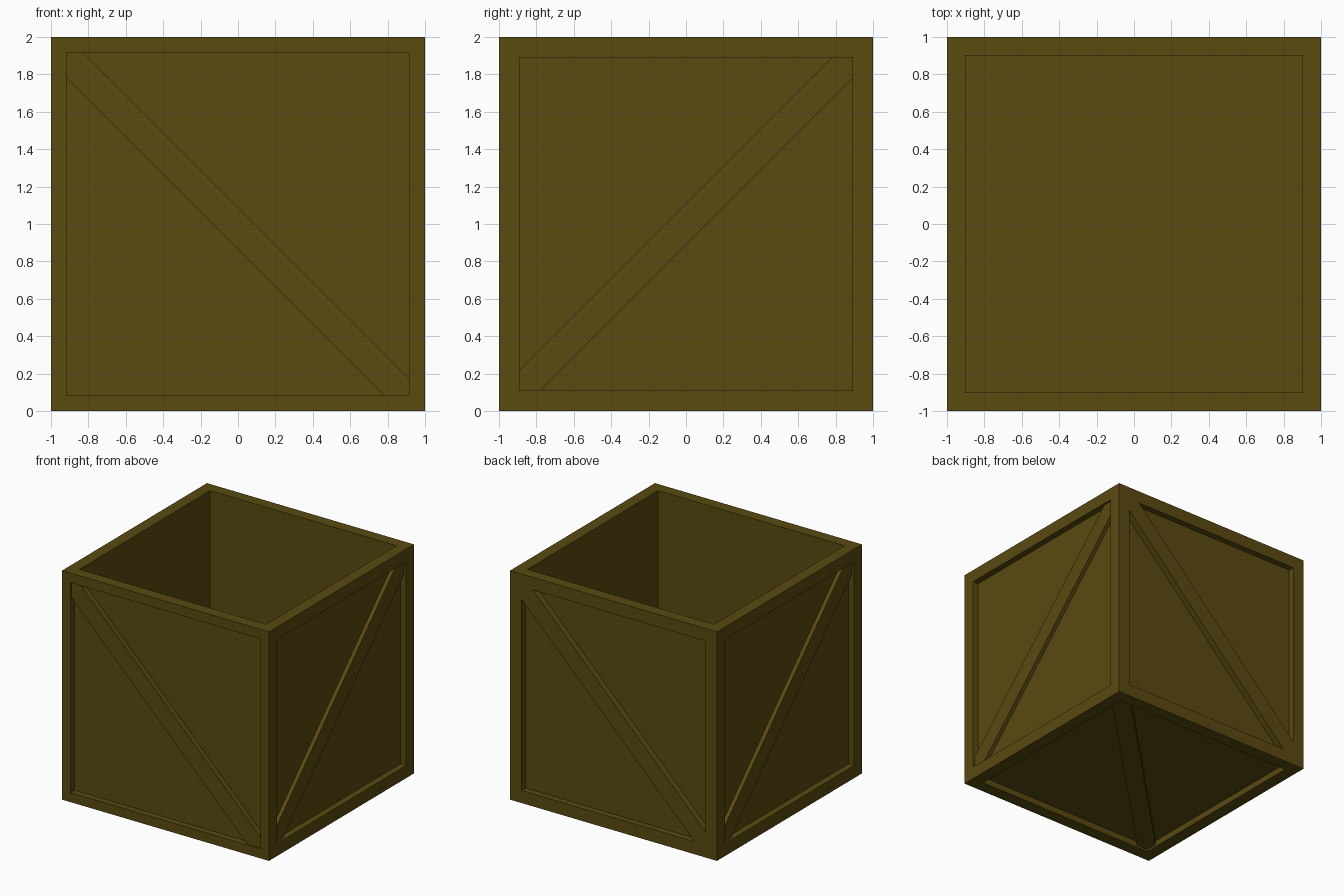
import bpy, bmesh
from math import radians
from mathutils import Matrix, Vector

if "Cube" in bpy.data.objects:
    bpy.data.objects.remove(bpy.data.objects["Cube"])

DEPTH = 0.055   # depth of the recessed panels

wood = bpy.data.materials.new("dark_wood")
wood.diffuse_color = (0.1, 0.068, 0.005, 1)
wood.use_nodes = True
wood.node_tree.nodes["Principled BSDF"].inputs["Base Color"].default_value = wood.diffuse_color


def prism(bm, outline, y0, y1, rot):
    """Extrude an (x, z) outline along y, then turn it onto a crate side."""
    vs = [bm.verts.new((x, y0, z)) for x, z in outline]
    face = bm.faces.new(vs)
    ext = bmesh.ops.extrude_face_region(bm, geom=[face])["geom"]
    top = [v for v in ext if isinstance(v, bmesh.types.BMVert)]
    bmesh.ops.translate(bm, verts=top, vec=(0, y1 - y0, 0))
    bmesh.ops.transform(bm, verts=vs + top,
                        matrix=Matrix.Translation((0, 0, 1)) @ rot)


def box(bm, lo, hi):
    lo, hi = Vector(lo), Vector(hi)
    m = Matrix.Translation((lo + hi) / 2) @ Matrix.Diagonal((*(hi - lo), 1))
    bmesh.ops.create_cube(bm, size=1, matrix=m)


def finish(bm, name):
    bmesh.ops.recalc_face_normals(bm, faces=bm.faces[:])
    me = bpy.data.meshes.new(name)
    bm.to_mesh(me)
    bm.free()
    ob = bpy.data.objects.new(name, me)
    bpy.context.collection.objects.link(ob)
    me.materials.append(wood)
    return ob


def turn(deg, axis='Z'):
    return Matrix.Rotation(radians(deg), 4, axis)


# name, rotation from front, window half size, brace edges, flip, brace inset
SIDES = [
    ("front", turn(0), 0.917, 0.09, -0.135, 1, 0.01),
    ("right", turn(90), 0.89, 0.11, -0.11, -1, 0.02),
    ("back", turn(180), 0.89, 0.11, -0.11, 1, 0.0),
    ("left", turn(270), 0.89, 0.11, -0.11, -1, 0.02),
    ("bottom", turn(90, 'X'), 0.89, 0.11, -0.11, 1, 0.02),
]

# Crate shell: solid cube minus the open interior and five panel recesses
bm = bmesh.new()
box(bm, (-1, -1, 0), (1, 1, 2))
shell = finish(bm, "crate_shell")

bm = bmesh.new()
box(bm, (-0.9, -0.9, 0.1), (0.9, 0.9, 2.2))
for name, rot, h, a, b, f, inset in SIDES:
    prism(bm, [(-h, -h), (h, -h), (h, h), (-h, h)], -1.1, DEPTH - 1, rot)
cutter = finish(bm, "recess_cutter")
cutter.hide_render = True

mod = shell.modifiers.new("recesses", 'BOOLEAN')
mod.operation = 'DIFFERENCE'
mod.solver = 'EXACT'
mod.object = cutter
bpy.context.view_layer.objects.active = shell
bpy.ops.object.modifier_apply(modifier=mod.name)
bpy.data.objects.remove(cutter)

# Diagonal braces filling corner to corner of each recess
for name, rot, h, a, b, f, inset in SIDES:
    outline = [(-h, h), (a - h, h), (h, a - h), (h, -h), (b + h, -h), (-h, b + h)]
    bm = bmesh.new()
    prism(bm, [(f * x, z) for x, z in outline], inset - 1, DEPTH - 1, rot)
    finish(bm, name + "_brace")
